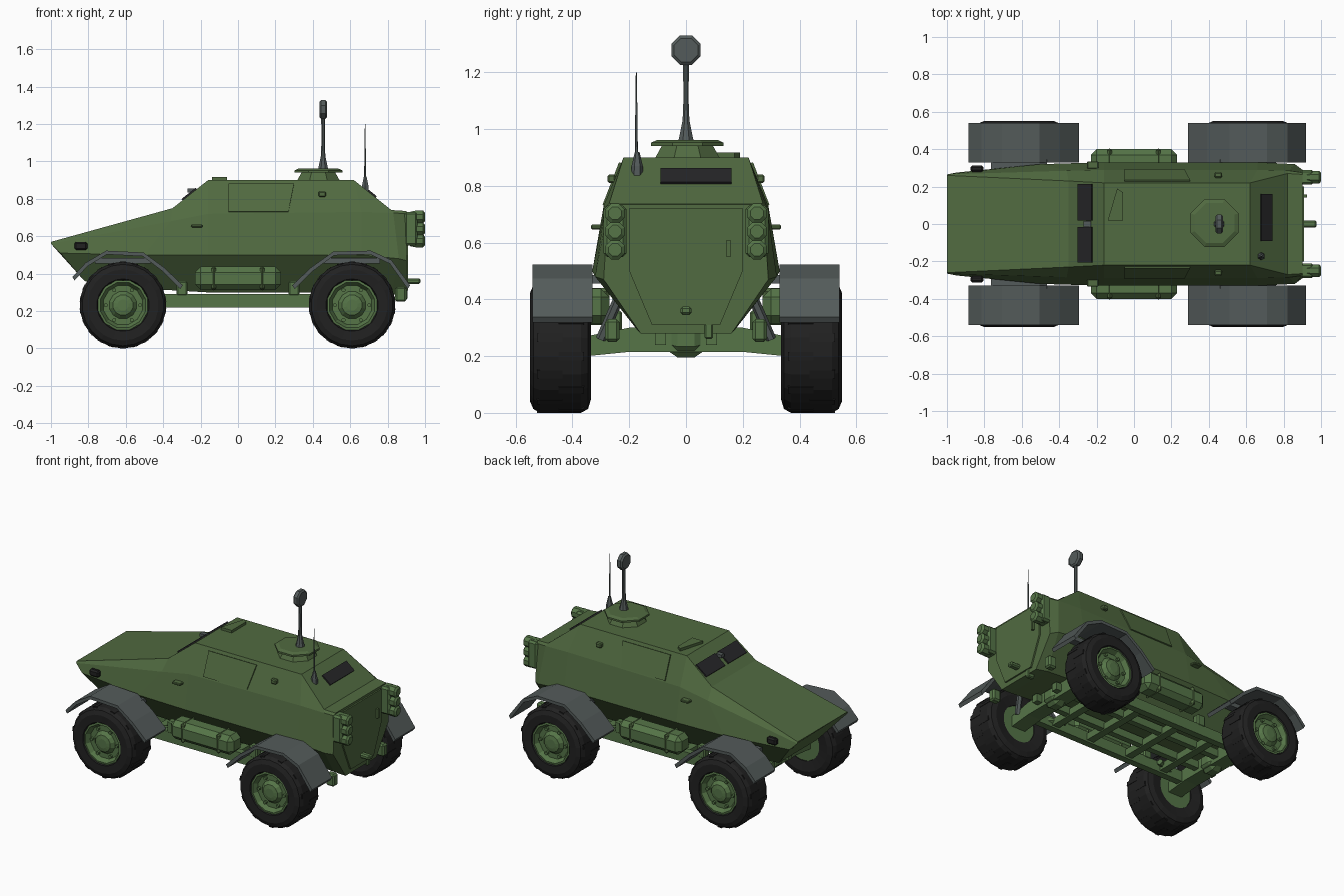
import bpy, bmesh, math
from mathutils import Vector, Matrix

if "Cube" in bpy.data.objects:
    bpy.data.objects.remove(bpy.data.objects["Cube"])


def material(name, rgb):
    m = bpy.data.materials.new(name)
    m.diffuse_color = (*rgb, 1)
    m.use_nodes = True
    m.node_tree.nodes["Principled BSDF"].inputs["Base Color"].default_value = m.diffuse_color
    return m


GREEN = material("army green", (0.082, 0.145, 0.052))
LIGHT = material("chassis green", (0.092, 0.178, 0.064))
GREY = material("fender grey", (0.088, 0.105, 0.103))
BLACK = material("tyre black", (0.015, 0.015, 0.015))
GLASS = material("dark glass", (0.019, 0.019, 0.021))


def finish(name, bm, mat):
    bmesh.ops.recalc_face_normals(bm, faces=bm.faces)
    me = bpy.data.meshes.new(name)
    bm.to_mesh(me)
    bm.free()
    me.materials.append(mat)
    ob = bpy.data.objects.new(name, me)
    bpy.context.collection.objects.link(ob)
    return ob


def loft(name, rings, mat, cap=True):
    bm = bmesh.new()
    rs = [[bm.verts.new(p) for p in r] for r in rings]
    n = len(rings[0])
    for a, b in zip(rs, rs[1:]):
        for i in range(n):
            j = (i + 1) % n
            bm.faces.new((a[i], a[j], b[j], b[i]))
    if cap:
        bm.faces.new(rs[0])
        bm.faces.new(rs[-1])
    return finish(name, bm, mat)


def prism(name, pts, vec, mat):
    v = Vector(vec)
    return loft(name, [pts, [Vector(p) + v for p in pts]], mat)


def box(name, c, size, mat, bevel=0.0, rot=None):
    bm = bmesh.new()
    bmesh.ops.create_cube(bm, size=1)
    bmesh.ops.scale(bm, vec=size, verts=bm.verts)
    if bevel:
        bmesh.ops.bevel(bm, geom=bm.edges[:], offset=bevel, segments=1, affect='EDGES')
    if rot:
        bmesh.ops.rotate(bm, matrix=Matrix.Rotation(rot[0], 3, rot[1]), verts=bm.verts)
    bmesh.ops.translate(bm, vec=c, verts=bm.verts)
    return finish(name, bm, mat)


def lathe(name, profile, c, axis, mat, n=8, cap=True):
    """Turn (radius, height) pairs around an axis through c."""
    q = Vector((0, 0, 1)).rotation_difference(Vector(axis))
    rings = []
    for r, h in profile:
        ring = []
        for i in range(n):
            a = 2 * math.pi * (i + 0.5) / n
            ring.append(Vector(c) + q @ Vector((r * math.cos(a), r * math.sin(a), h)))
        rings.append(ring)
    return loft(name, rings, mat, cap)


def rod(name, a, b, r, mat, n=6):
    d = Vector(b) - Vector(a)
    return lathe(name, [(r, 0), (r, d.length)], a, d.normalized(), mat, n)


# Hull: stations of roof edge, shoulder, belt and keel points, mirrored across y
stations = [
    [(-1, .26, .57), (-1, .265, .56), (-.95, .275, .51), (-.82, .2, .36)],
    [(-.35, .23, .75), (-.36, .285, .68), (-.5, .32, .5), (-.5, .18, .32)],
    [(-.16, .22, .9), (-.16, .29, .72), (-.16, .33, .5), (-.16, .17, .3)],
    [(.62, .22, .9), (.66, .29, .73), (.66, .33, .5), (.66, .17, .3)],
    [(.82, .27, .74), (.83, .285, .725), (.86, .32, .48), (.82, .17, .29)],
    [(.9, .265, .735), (.9, .275, .72), (.9, .29, .47), (.9, .16, .28)],
]
loft("hull", [s + [(x, -y, z) for x, y, z in reversed(s)] for s in stations], GREEN)

# Rear door with handle and tow hook
prism("rear_door", [(.9, -.2, .72), (.9, .2, .72), (.9, .2, .5), (.9, .12, .31), (.9, -.12, .31),
                    (.9, -.2, .5)], (.01, 0, 0), GREEN)
box("door_handle", (.915, .15, .58), (.02, .015, .06), GREEN)
box("tow_hook", (.935, 0, .36), (.08, .04, .03), LIGHT, .008)
box("rear_step", (.88, .08, .29), (.05, .03, .06), LIGHT, .006)


# Windows on the sloped front and rear
def slope_plate(name, p, q, t0, t1, y0, y1, mat):
    p, q = Vector(p), Vector(q)
    a, b = p.lerp(q, t0), p.lerp(q, t1)
    d = (q - p).normalized()
    nrm = Vector((-d.z, 0, d.x))
    if nrm.z < 0:
        nrm = -nrm
    prism(name, [(a.x, y0, a.z), (a.x, y1, a.z), (b.x, y1, b.z), (b.x, y0, b.z)], nrm * .009, mat)


for y0, y1 in ((.02, .215), (-.205, -.015)):
    slope_plate("windshield", (-.35, 0, .75), (-.16, 0, .9), .28, .68, y0, y1, GLASS)
slope_plate("rear_window", (.62, 0, .9), (.82, 0, .74), .28, .58, -.09, .16, GLASS)
box("wiper_mount", (-.25, 0, .845), (.04, .03, .02), GREY)

# Roof vision block
prism("roof_block", [(-.14, .02, .895), (-.06, .02, .895), (-.06, .17, .895), (-.09, .19, .895)],
      (0, 0, .022), GREEN)

# Cupola, sensor mast and antenna
lathe("cupola_neck", [(.125, .895), (.095, .945)], (.43, .005, 0), (0, 0, 1), GREEN)
lathe("cupola_lid", [(.138, .94), (.138, .952), (.115, .962)], (.43, .005, 0), (0, 0, 1), GREEN)
lathe("mast", [(.03, .955), (.024, .98), (.013, 1.03), (.01, 1.1), (.011, 1.24)], (.455, 0, 0), (0, 0, 1), GREY)
lathe("sensor_head", [(.045, -.02), (.056, -.01), (.056, .012), (.045, .02)], (.455, 0, 1.278), (1, 0, 0), GREY)
lathe("antenna_base", [(.022, .82), (.02, .87), (.008, .92)], (.68, -.172, 0), (0, 0, 1), GREY, 6)
lathe("antenna", [(.006, .9), (.002, 1.2)], (.68, -.175, 0), (0, 0, 1), GREY, 5)

# Parts repeated on both sides
for s in (1, -1):
    # side door plate on the upper slope
    prism("side_door", [(-.05, s * .286, .73), (.27, s * .286, .73), (.3, s * .228, .88), (-.05, s * .228, .88)],
          (0, s * .008, .003), GREEN)
    box("door_hinge", (.45, s * .262, .825), (.04, .03, .03), GREEN, .006)
    box("side_handle", (-.22, s * .315, .655), (.06, .04, .016), GREEN, .004)
    box("headlight", (-.84, s * .295, .548), (.07, .035, .045), BLACK, .01)
    # tail lamp clusters
    box("lamp_bracket", (.925, s * .25, .64), (.07, .08, .18), LIGHT, .012)
    for i in range(3):
        lathe("tail_lamp", [(.03, 0), (.037, .03), (.037, .07), (.024, .08)],
              (.92, s * .25, .575 + i * .064), (1, 0, 0), LIGHT)
    box("rear_corner_fitting", (.87, s * .26, .29), (.06, .05, .08), LIGHT, .01)
    # side tank with straps
    box("side_tank", (0, s * .335, .375), (.46, .13, .125), LIGHT, .03)
    for x in (-.13, .13):
        box("tank_strap", (x, s * .337, .375), (.025, .135, .13), GREEN, .03 if x == 0 else .012)
    # chassis rails
    box("frame_rail", (0, s * .25, .255), (1.3, .045, .07), LIGHT)
    box("inner_rail", (0, s * .09, .265), (1.4, .04, .05), LIGHT)
    for x in (-.3, .3):
        box("rail_bracket", (x, s * .25, .32), (.06, .05, .08), LIGHT, .008)

for x in (-.42, -.15, .15, .42):
    box("cross_member", (x, 0, .255), (.05, .5, .045), LIGHT)

# Fender profile in x and z, relative to the wheel centre
arch = [(-.27, .38), (-.2, .455), (-.09, .52), (.11, .51), (.22, .43), (.32, .335)]
arch_rear = [(-.32, .335), (-.22, .43), (-.1, .515), (.1, .52), (.21, .47), (.31, .335)]
tyre = [(.12, .345), (.185, .335), (.218, .345), (.232, .37), (.232, .515), (.218, .538),
        (.19, .55), (.14, .547), (.12, .5), (.12, .345)]
hub = [(.122, .35), (.122, .505), (.137, .54), (.125, .542), (.108, .512), (.075, .512), (.055, .535), (.03, .54)]

for cx, arc in ((-.615, arch), (.61, arch_rear)):
    # axle beam and differential
    prism("axle", [(cx - .05, y, z) for y, z in ((-.35, .2), (-.2, .215), (.2, .215), (.35, .2),
                   (.35, .27), (.2, .3), (-.2, .3), (-.35, .27))], (.1, 0, 0), LIGHT)
    lathe("differential", [(.04, -.07), (.07, -.03), (.07, .03), (.04, .07)], (cx, 0, .26), (0, 1, 0), LIGHT)
    for s in (1, -1):
        lathe("tyre", tyre, (cx, 0, .232), (0, s, 0), BLACK, 22, cap=False)
        lathe("wheel_hub", hub, (cx, 0, .232), (0, s, 0), LIGHT, 12)
        for i in range(6):
            a = math.pi * i / 3
            lathe("wheel_bolt", [(.011, .51), (.011, .527)],
                  (cx + .092 * math.cos(a), 0, .232 + .092 * math.sin(a)), (0, s, 0), LIGHT, 6)
        # tread lugs around the tyre shoulder
        for i in range(22):
            a = 2 * math.pi * (i + .5) / 22
            box("tread_lug", (cx + .222 * math.cos(a), s * (.405 if i % 2 else .48), .232 + .222 * math.sin(a)),
                (.02, .09, .03), BLACK, 0, (-a, 'Y'))
        # fender strip
        outer = [(cx + x, s * .33, z + .003) for x, z in arc]
        inner = [(cx + x * .96, s * .33, z - .017) for x, z in reversed(arc)]
        prism("fender", outer + inner, (0, s * .21, 0), GREY)
        box("fender_bracket", (cx, s * .32, .47), (.3, .05, .03), GREY)
        # suspension struts
        for dx in (-.08, .08):
            rod("shock_absorber", (cx + dx * .6, s * .3, .26), (cx + dx, s * .23, .42), .018, GREY)
        rod("trailing_arm", (cx, s * .3, .25), (cx * .6, s * .2, .27), .02, LIGHT)
